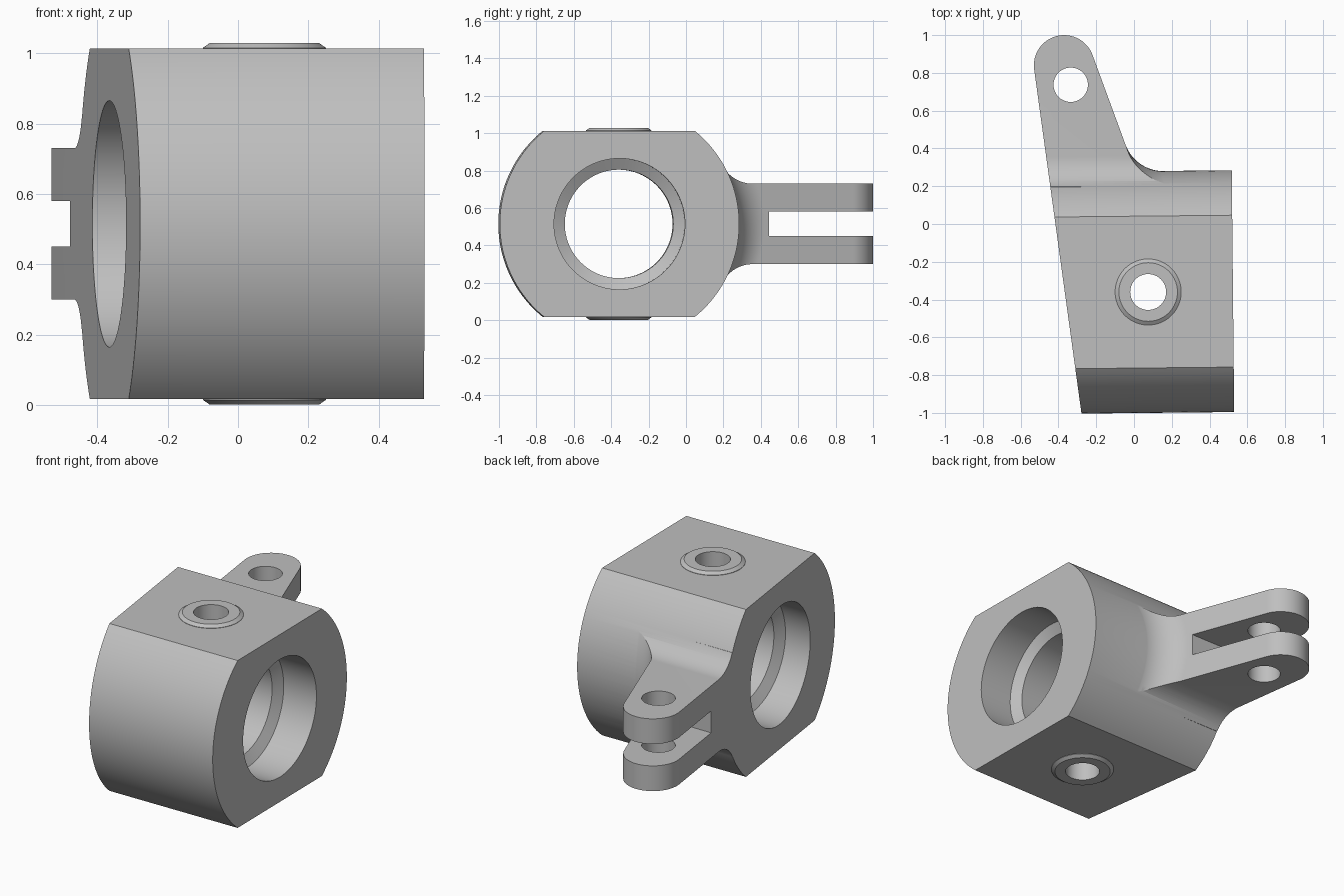
import bpy, bmesh, math
from mathutils import Matrix, Vector

cube = bpy.data.objects.get("Cube")
if cube:
    bpy.data.objects.remove(cube, do_unlink=True)

AXIS = Vector((0.075, -0.36, 0.515))   # centre of the bored body
BODY_R = 0.64
HALF_H = 0.498                         # half height between the flats
TILT = Matrix.Translation(AXIS) @ Matrix.Rotation(0.01, 4, 'Z')
ALONG_X = Matrix.Rotation(math.pi / 2, 4, 'Y')


def arc(cx, cy, r, a0, a1, n):
    angles = [math.radians(a0 + (a1 - a0) * i / n) for i in range(n + 1)]
    return [(cx + r * math.cos(a), cy + r * math.sin(a)) for a in angles]


def loft(name, rings, matrix=Matrix()):
    """Closed solid through rings of equal point count."""
    bm = bmesh.new()
    loops = [[bm.verts.new(p) for p in ring] for ring in rings]
    for low, high in zip(loops, loops[1:]):
        for i in range(len(low)):
            j = (i + 1) % len(low)
            bm.faces.new((low[i], low[j], high[j], high[i]))
    bm.faces.new(loops[0][::-1])
    bm.faces.new(loops[-1])
    bmesh.ops.recalc_face_normals(bm, faces=bm.faces)
    bm.transform(matrix)
    mesh = bpy.data.meshes.new(name)
    bm.to_mesh(mesh)
    bm.free()
    obj = bpy.data.objects.new(name, mesh)
    bpy.context.collection.objects.link(obj)
    return obj


def lathe(name, profile, matrix, n=96):
    """Round solid about local z from (radius, height) pairs."""
    return loft(name, [[(x, y, h) for x, y in arc(0, 0, r, 0, 360 - 360 / n, n - 1)]
                       for r, h in profile], matrix)


def prism_x(name, points, x0, x1, matrix=Matrix()):
    return loft(name, [[(x, y, z) for y, z in points] for x in (x0, x1)], matrix)


def combine(target, tool, operation):
    mod = target.modifiers.new(operation, 'BOOLEAN')
    mod.operation = operation
    mod.solver = 'EXACT'
    mod.object = tool
    bpy.context.view_layer.update()
    bpy.context.view_layer.objects.active = target
    bpy.ops.object.modifier_apply(modifier=mod.name)
    bpy.data.objects.remove(tool, do_unlink=True)


# Round body with flat top and bottom
flat = math.degrees(math.asin(HALF_H / BODY_R))
outline = arc(0, 0, BODY_R, -flat, flat, 48) + arc(0, 0, BODY_R, 180 - flat, 180 + flat, 48)
body = prism_x("bored_body", outline, -0.8, 0.449, TILT)

# Lug plan: tapered arm with round tip, blended into the body at every height
TIP = Vector((-0.37, 0.84))
TIP_R, BLEND = 0.16, 0.214
SIDE = 20.2                            # direction the tapered side faces
SLANT = 187.83                         # direction the slanted end faces
nx, ny = math.cos(math.radians(SIDE)), math.sin(math.radians(SIDE))
out = Vector((math.cos(math.radians(SLANT)), math.sin(math.radians(SLANT))))


def lug_plan(z):
    y = AXIS.y + math.sqrt(BODY_R ** 2 - (z - AXIS.z) ** 2)
    reach = BLEND + TIP_R - TIP_R
    px, py = TIP.x + TIP_R * nx, TIP.y + TIP_R * ny
    cx = px + (reach - (y + BLEND - py) * ny) / nx
    edge = TIP + out * (TIP_R + 0.1)
    pts = [(-0.5, 0.1), (cx, 0.1)]
    pts += arc(cx, y + BLEND, BLEND, -90, SIDE - 180, 20)
    pts += arc(TIP.x, TIP.y, TIP_R, SIDE, SLANT, 32)
    pts += [tuple(edge)]
    return [(a, b, z) for a, b in pts]


levels = [0.15 + 0.73 * i / 24 for i in range(25)]
lug = loft("forked_lug", [lug_plan(z) for z in levels])

# Lug side profile: flat arm flaring smoothly into the body
upper = [(0.1, 0.308)] + arc(0.356, 0.395, 0.18, 208.8, 270, 16) + [(1.2, 0.215)]
side = [(y, AXIS.z + h) for y, h in upper] + [(y, AXIS.z - h) for y, h in reversed(upper)]
combine(lug, prism_x("lug_profile", side, -1, 1), 'INTERSECT')

# Fork slot and cross pin hole
slot = [(0.445, 0.45), (1.3, 0.45), (1.3, 0.58), (0.445, 0.58)]
combine(lug, prism_x("fork_slot", slot, -1, 1), 'DIFFERENCE')
combine(lug, lathe("fork_hole", [(0.091, -1), (0.091, 2)],
                   Matrix.Translation((-0.335, 0.737, 0)), 64), 'DIFFERENCE')
combine(body, lug, 'UNION')

# Chamfered bosses on both flats
boss = [(0.155, -0.514), (0.175, -0.5), (0.175, 0.5), (0.155, 0.514)]
combine(body, lathe("bosses", boss, Matrix.Translation(AXIS)), 'UNION')

# Stepped bore with conical shoulders, then the vertical hole
bore = [(0.35, -1), (0.35, -0.235), (0.29, -0.2), (0.29, 0.2), (0.35, 0.235), (0.35, 1)]
combine(body, lathe("bore", bore, TILT @ ALONG_X), 'DIFFERENCE')
combine(body, lathe("vertical_hole", [(0.095, -1), (0.095, 1)],
                    Matrix.Translation(AXIS), 64), 'DIFFERENCE')

# Slanted end face, flush with the lug
normal = Vector((out.x, out.y, 0))
origin = Vector((TIP.x, TIP.y, 0)) + normal * TIP_R
trim = [(-3, -3), (3, -3), (3, 3), (-3, 3)]
combine(body, prism_x("end_trim", trim, 0, 2,
                      Matrix.Translation(origin) @ Matrix.Rotation(math.radians(SLANT), 4, 'Z')),
        'DIFFERENCE')

# Plain grey metal
grey = bpy.data.materials.new("grey_metal")
grey.use_nodes = True
colour = (0.52, 0.52, 0.52, 1)
grey.diffuse_color = colour
grey.node_tree.nodes["Principled BSDF"].inputs["Base Color"].default_value = colour
body.data.materials.clear()
body.data.materials.append(grey)
for face in body.data.polygons:
    face.material_index = 0

bpy.ops.object.select_all(action='DESELECT')
body.select_set(True)
bpy.context.view_layer.objects.active = body
bpy.ops.object.shade_smooth_by_angle(angle=math.radians(25))
body.name = "clevis_housing"
